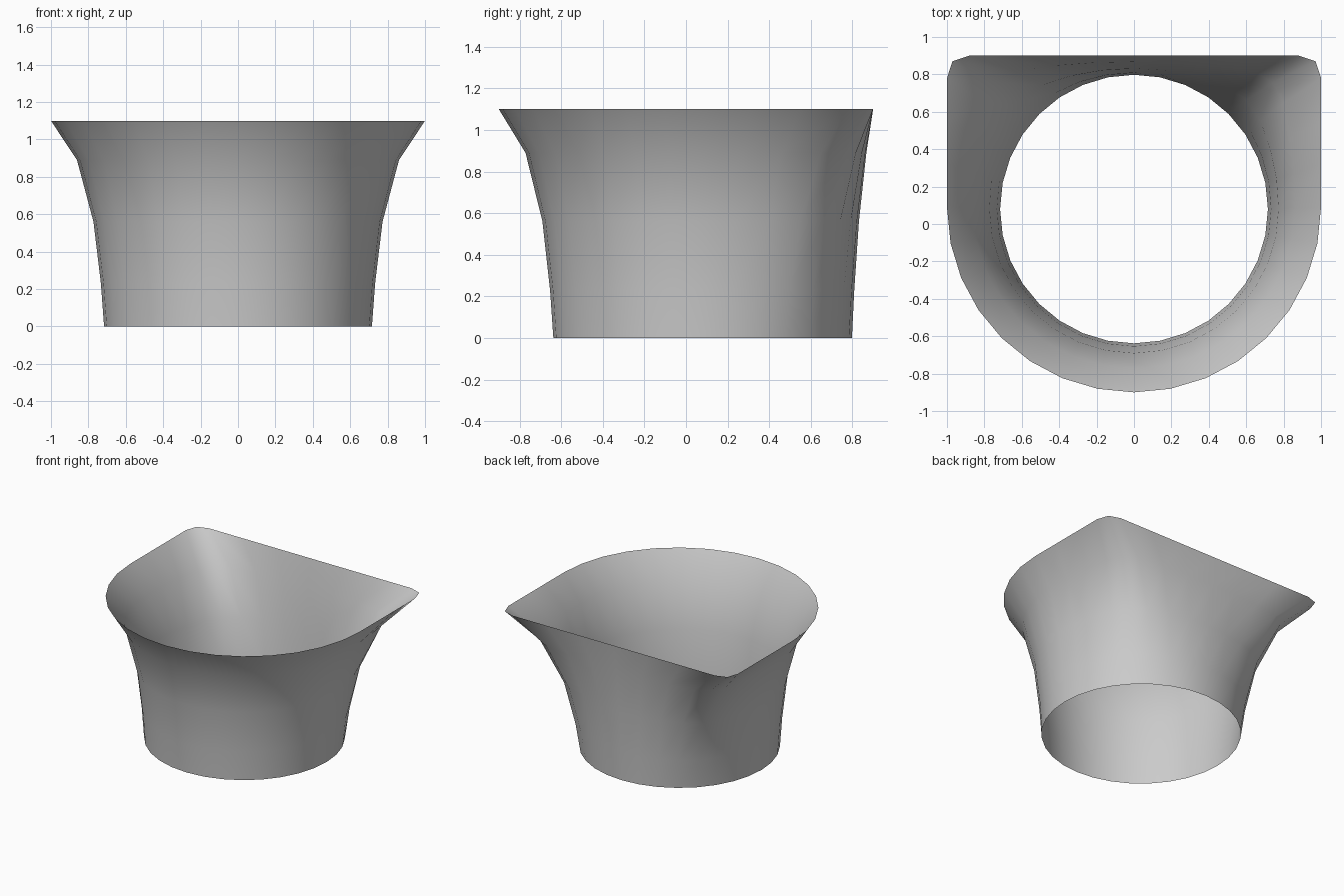
import bpy, bmesh
from math import sin, cos, pi

if "Cube" in bpy.data.objects:
    bpy.data.objects.remove(bpy.data.objects["Cube"])

N = 32                       # points around each ring
# height, flare amount at front/sides, flare amount at back
LEVELS = [(0, 0, 0), (0.23, 0.06, 0.11), (0.56, 0.20, 0.33), (0.89, 0.51, 0.68), (1.1, 1, 1)]
# Right rear quarter of the D-shaped rim: straight side, clipped corner, flat back
REAR = [(1, 0.09), (1, 0.32), (1, 0.55), (1, 0.78), (0.97, 0.87),
        (0.88, 0.90), (0.59, 0.90), (0.29, 0.90), (0, 0.90)]


def base_point(i):
    a = 2 * pi * i / N
    return 0.716 * cos(a), 0.08 + 0.718 * sin(a)


def rim_point(i):
    if i <= 8:
        return REAR[i]
    if i <= 16:
        x, y = REAR[16 - i]
        return -x, y
    a = 2 * pi * i / N
    return cos(a), 0.09 + 0.99 * sin(a)


# Open flared sleeve: round base lofted into the D-shaped rim
bm = bmesh.new()
rings = []
for z, t_front, t_back in LEVELS:
    ring = []
    for i in range(N):
        (bx, by), (rx, ry) = base_point(i), rim_point(i)
        back = max(0, sin(2 * pi * i / N)) ** 2
        ty = t_front + (t_back - t_front) * back
        ring.append(bm.verts.new((bx + (rx - bx) * t_front, by + (ry - by) * ty, z)))
    rings.append(ring)
for low, high in zip(rings, rings[1:]):
    for i in range(N):
        j = (i + 1) % N
        bm.faces.new((low[i], low[j], high[j], high[i])).smooth = True

mesh = bpy.data.meshes.new("flared_sleeve")
bm.to_mesh(mesh)
bm.free()
bpy.context.collection.objects.link(bpy.data.objects.new("flared_sleeve", mesh))
